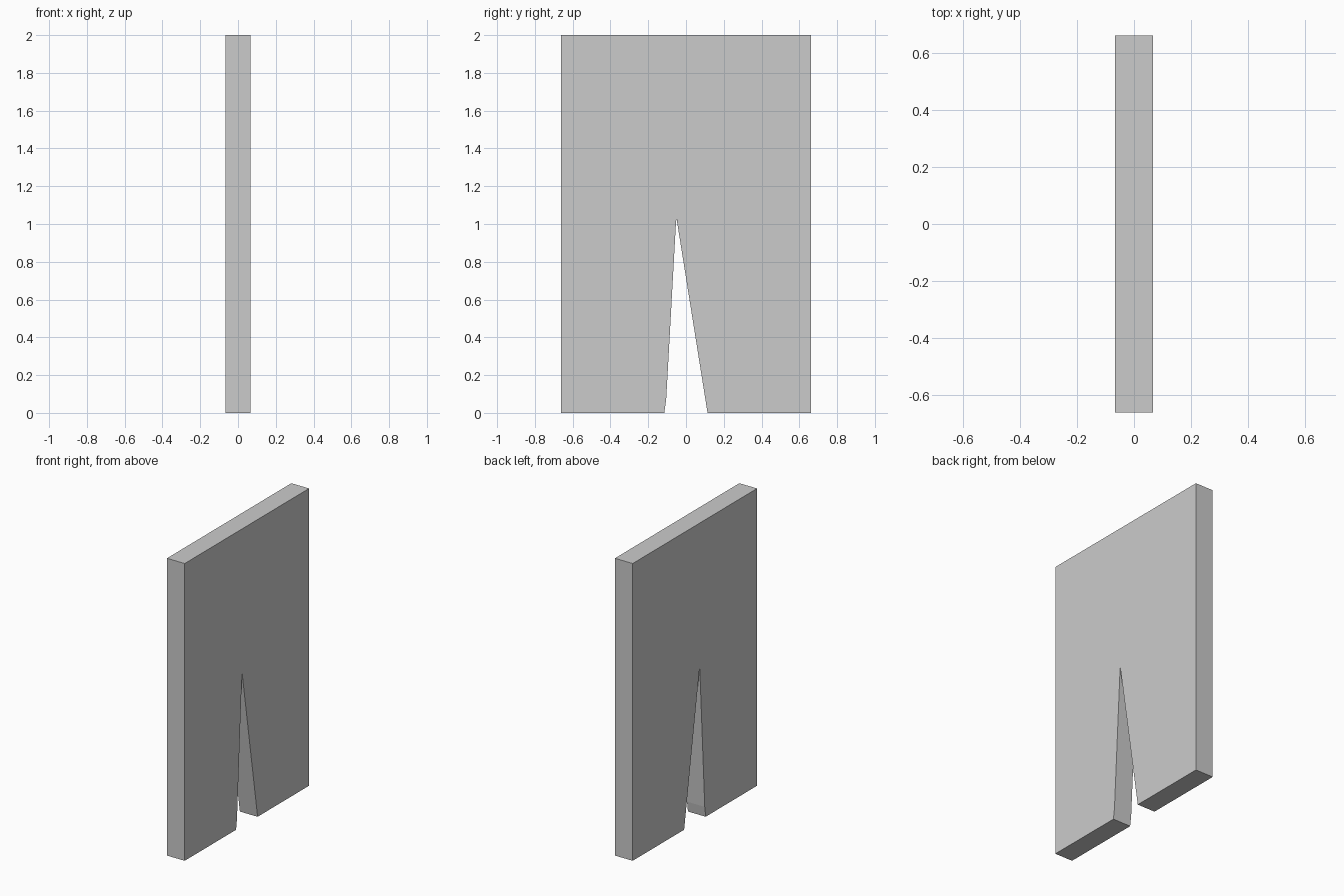
import bpy, bmesh

if "Cube" in bpy.data.objects:
    bpy.data.objects.remove(bpy.data.objects["Cube"])

HALF_THICKNESS = 0.066

# Slab outline in (y, z), with the tapering crack cut up from the bottom edge
outline = [(-0.661, 0), (-0.115, 0), (-0.105, 0.07), (-0.053, 1.01), (-0.05, 1.03),
           (-0.047, 1.01), (0.114, 0), (0.661, 0), (0.661, 2), (-0.661, 2)]

bm = bmesh.new()
face = bm.faces.new([bm.verts.new((-HALF_THICKNESS, y, z)) for y, z in outline])

# Extrude the outline through the slab thickness
result = bmesh.ops.extrude_face_region(bm, geom=[face], use_keep_orig=True)
moved = [v for v in result["geom"] if isinstance(v, bmesh.types.BMVert)]
bmesh.ops.translate(bm, verts=moved, vec=(2 * HALF_THICKNESS, 0, 0))
bmesh.ops.recalc_face_normals(bm, faces=bm.faces)

mesh = bpy.data.meshes.new("cracked_slab")
bm.to_mesh(mesh)
bm.free()
slab = bpy.data.objects.new("cracked_slab", mesh)
bpy.context.collection.objects.link(slab)
